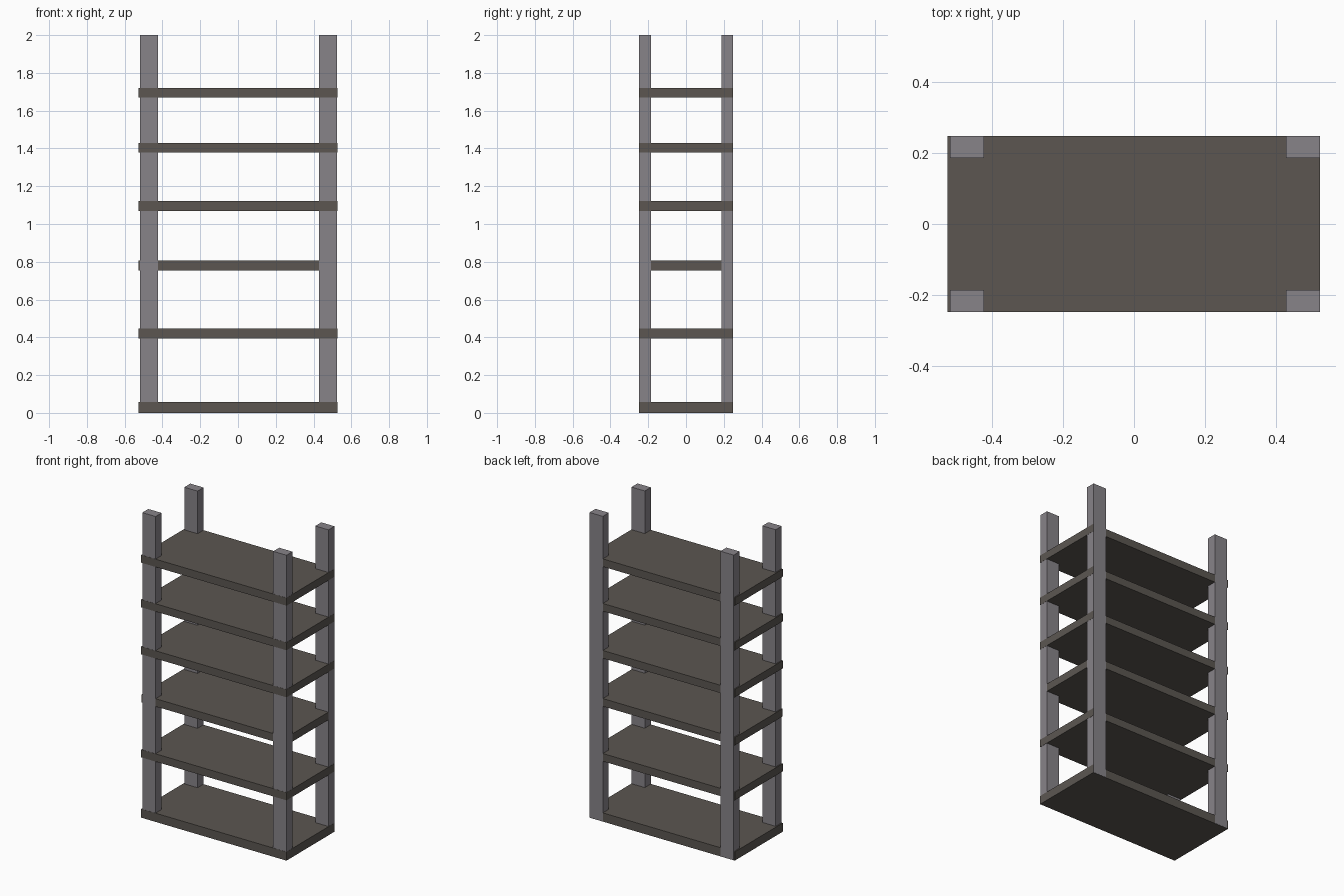
import bpy

if "Cube" in bpy.data.objects:
    bpy.data.objects.remove(bpy.data.objects["Cube"])


def material(name, rgb):
    m = bpy.data.materials.new(name)
    m.diffuse_color = (*rgb, 1.0)
    m.use_nodes = True
    m.node_tree.nodes["Principled BSDF"].inputs["Base Color"].default_value = m.diffuse_color
    return m


post_grey = material("post_grey", (0.245, 0.23, 0.25))
shelf_brown = material("shelf_brown_grey", (0.106, 0.094, 0.083))


def box(name, x0, x1, y0, y1, z0, z1, mat):
    bpy.ops.mesh.primitive_cube_add(
        size=1, location=((x0 + x1) / 2, (y0 + y1) / 2, (z0 + z1) / 2))
    ob = bpy.context.object
    ob.name = name
    ob.scale = (x1 - x0, y1 - y0, z1 - z0)
    bpy.ops.object.transform_apply(location=False, rotation=False, scale=True)
    ob.data.materials.append(mat)
    return ob


# Four upright posts, almost flush with the shelf edges
for side, x0, x1 in (("left", -0.52, -0.424), ("right", 0.429, 0.525)):
    for end, y0, y1 in (("front", -0.248, -0.186), ("back", 0.187, 0.249)):
        box(f"{end}_{side}_post", x0, x1, y0, y1, 0.001, 2.0, post_grey)

# Six shelf boards; the third sits just behind the post faces
tops = (0.057, 0.446, 0.806, 1.121, 1.429, 1.721)
for i, top in enumerate(tops):
    inset = 0.002 if i == 2 else 0.0
    bottom = 0.0 if i == 0 else top - 0.051
    box(f"shelf_{i + 1}", -0.527, 0.526 - inset, -0.249 + inset, 0.248,
        bottom, top, shelf_brown)
